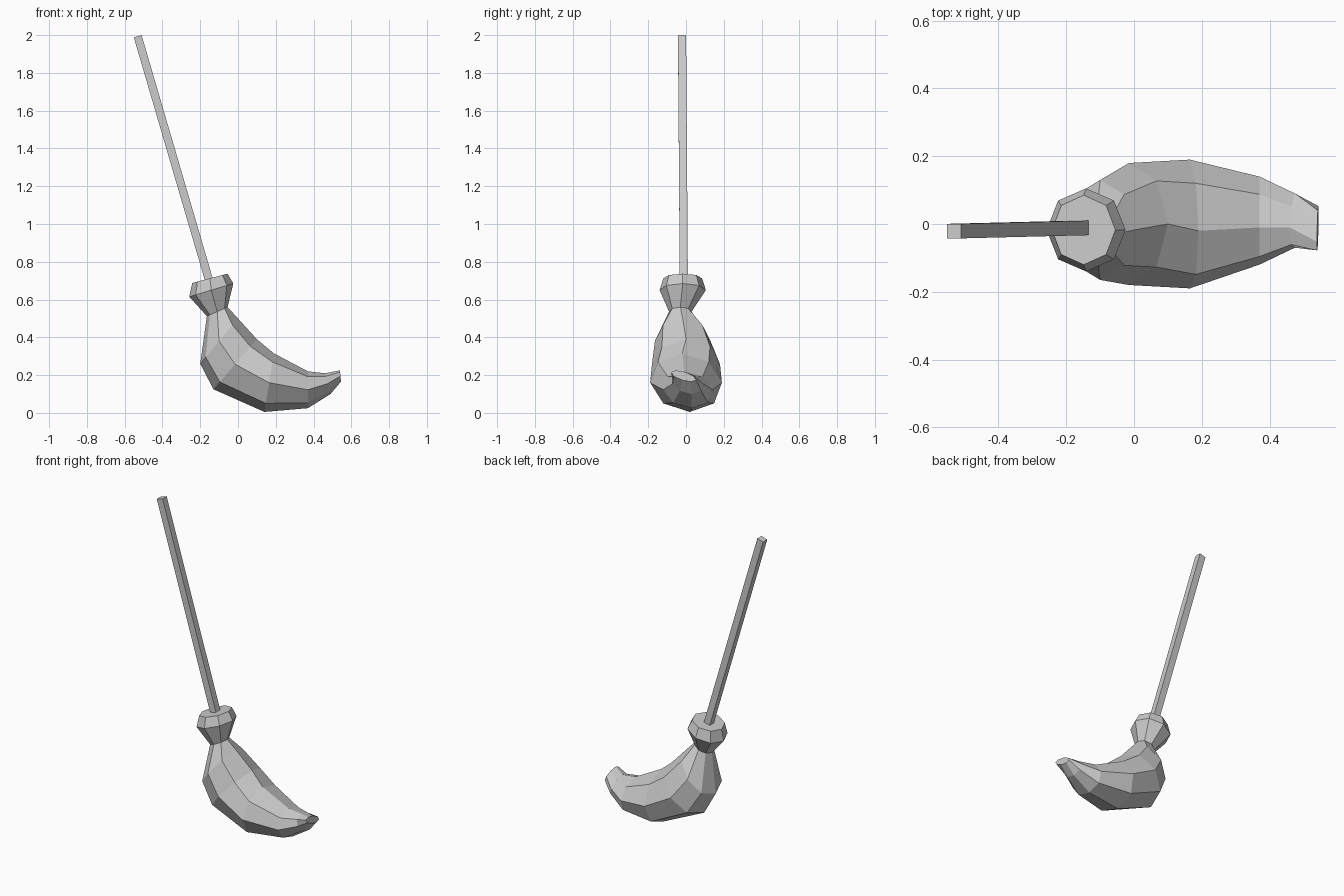
import bpy, bmesh, math
from mathutils import Vector

if "Cube" in bpy.data.objects:
    bpy.data.objects.remove(bpy.data.objects["Cube"])


def loft(name, rings, sides=8, phase=0.0):
    """Skin a row of oval rings. Each ring: outer (x, z), inner (x, z), y min, y max, y skew."""
    bm = bmesh.new()
    loops = []
    for (ax, az), (bx, bz), y0, y1, skew in rings:
        mid = Vector(((ax + bx) / 2, (y0 + y1) / 2, (az + bz) / 2))
        u = Vector(((bx - ax) / 2, skew, (bz - az) / 2))
        v = Vector((0, (y1 - y0) / 2, 0))
        angles = [phase + 2 * math.pi * i / sides for i in range(sides)]
        loops.append([bm.verts.new(mid + u * math.cos(a) + v * math.sin(a)) for a in angles])
    for a, b in zip(loops, loops[1:]):
        for i in range(sides):
            j = (i + 1) % sides
            bm.faces.new((a[i], a[j], b[j], b[i]))
    bm.faces.new(loops[0])
    bm.faces.new(loops[-1])
    bmesh.ops.recalc_face_normals(bm, faces=bm.faces)
    mesh = bpy.data.meshes.new(name)
    bm.to_mesh(mesh)
    bm.free()
    obj = bpy.data.objects.new(name, mesh)
    bpy.context.collection.objects.link(obj)
    return obj


# Square stick, leaning to the left
r = math.sqrt(2)
def stick_ring(x, y, z):
    h = 0.0215 * r
    dx, dz = h * 0.96, h * 0.28
    return ((x - dx, z - dz), (x + dx, z + dz), y - h, y + h, 0)

loft("handle", [stick_ring(-0.135, -0.011, 0.64), stick_ring(-0.531, -0.021, 1.994)],
     sides=4, phase=math.pi / 4)

# Flared head of the bundle above the binding
loft("bundle_head", [
    ((-0.165, 0.512), (-0.055, 0.56), -0.09, 0.03, 0),
    ((-0.258, 0.615), (-0.025, 0.685), -0.14, 0.105, 0),
    ((-0.242, 0.688), (-0.055, 0.737), -0.12, 0.085, 0),
])

# Curved, swollen bristles sweeping to the right and ending in a narrow tip
loft("bristles", [
    ((-0.165, 0.512), (-0.055, 0.56), -0.09, 0.03, 0),
    ((-0.20, 0.26), (0.00, 0.50), -0.165, 0.13, 0),
    ((-0.13, 0.125), (0.10, 0.39), -0.18, 0.18, 0),
    ((0.14, 0.005), (0.19, 0.315), -0.19, 0.19, -0.02),
    ((0.37, 0.025), (0.37, 0.22), -0.12, 0.14, -0.02),
    ((0.49, 0.10), (0.46, 0.21), -0.07, 0.09, -0.02),
    ((0.545, 0.165), (0.54, 0.225), -0.065, 0.04, -0.04),
])
